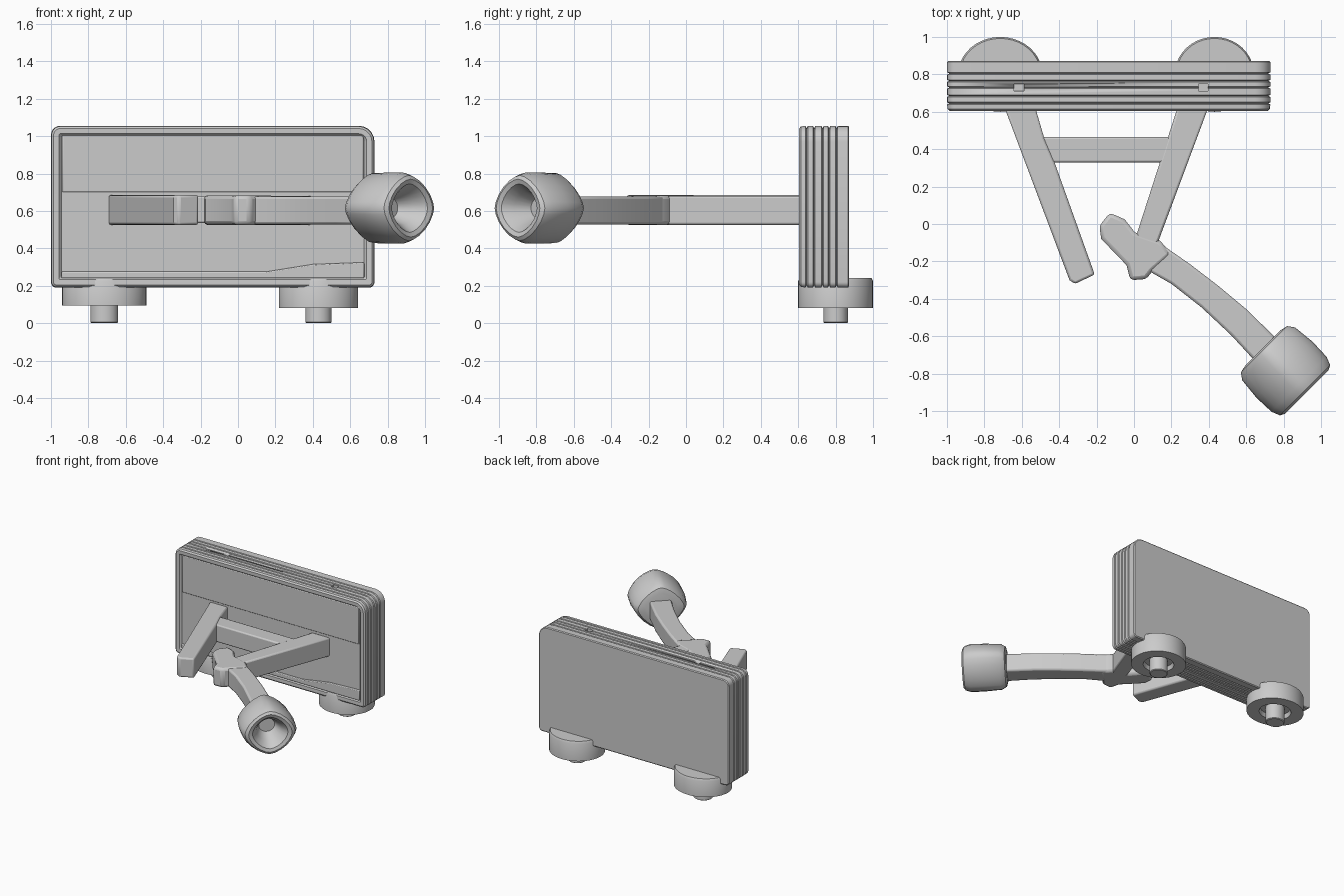
import bpy, bmesh, math
from mathutils import Vector

if "Cube" in bpy.data.objects:
    bpy.data.objects.remove(bpy.data.objects["Cube"])


def finish(name, bm, bevel=0, angle=35):
    bmesh.ops.recalc_face_normals(bm, faces=bm.faces[:])
    me = bpy.data.meshes.new(name)
    bm.to_mesh(me)
    bm.free()
    ob = bpy.data.objects.new(name, me)
    bpy.context.collection.objects.link(ob)
    if bevel:
        m = ob.modifiers.new("bevel", 'BEVEL')
        m.width, m.segments, m.limit_method = bevel, 2, 'ANGLE'
        m.angle_limit = math.radians(40)
    bpy.ops.object.select_all(action='DESELECT')
    ob.select_set(True)
    bpy.context.view_layer.objects.active = ob
    bpy.ops.object.shade_smooth_by_angle(angle=math.radians(angle))
    return ob


def loft(name, rings, angle=35, bevel=0):
    bm = bmesh.new()
    vs = [[bm.verts.new(p) for p in r] for r in rings]
    n = len(rings[0])
    for a, b in zip(vs, vs[1:]):
        for i in range(n):
            bm.faces.new((a[i], a[(i + 1) % n], b[(i + 1) % n], b[i]))
    bm.faces.new(vs[0])
    bm.faces.new(vs[-1])
    return finish(name, bm, bevel, angle)


def prism(name, pts, z0, z1, bevel=0.012):
    return loft(name, [[(x, y, z) for x, y in pts] for z in (z0, z1)], bevel=bevel)


def box(name, x0, x1, y0, y1, z0, z1, bevel=0):
    return prism(name, [(x0, y0), (x1, y0), (x1, y1), (x0, y1)], z0, z1, bevel)


# Panel: rounded outline stepped through its thickness to give layered edges
def outline(y, e):
    x0, x1, z0, z1 = -1 + e, 0.73 - e, 0.19 + e, 1.055 - e
    pts = []
    for cx, cz, sx, sz, r, a0 in ((x1, z1, -1, -1, 0.085, 0), (x0, z1, 1, -1, 0.05, 90),
                                  (x0, z0, 1, 1, 0.03, 180), (x1, z0, -1, 1, 0.03, 270)):
        r = max(r - e, 0.01)
        for k in range(6):
            a = math.radians(a0 + 18 * k)
            pts.append((cx + sx * r + r * math.cos(a), y, cz + sz * r + r * math.sin(a)))
    return pts


layers = [(0.622, 0.055), (0.606, 0.042), (0.605, 0.014), (0.615, 0.003)]
for y in (0.645, 0.685, 0.73, 0.765, 0.805):
    layers += [(y - 0.006, 0.001), (y, 0.013), (y + 0.006, 0.001)]
layers += [(0.866, 0), (0.872, 0.007)]
panel = loft("screen_panel", [outline(y, e) for y, e in layers], 30)

# Small ports cut in the top edge
for i, x in enumerate((-0.615, 0.37)):
    cut = box(f"port_cutter_{i}", x - 0.026, x + 0.026, 0.712, 0.748, 1.025, 1.1)
    cut.hide_render = True
    cut.hide_viewport = True
    m = panel.modifiers.new("port", 'BOOLEAN')
    m.operation, m.object, m.solver = 'DIFFERENCE', cut, 'EXACT'

# Shallow relief on the front face
box("upper_front_plate", -0.94, 0.67, 0.613, 0.64, 0.7, 1.005, 0.006)
prism_pts = [(-0.945, 0.24), (0.675, 0.24), (0.675, 0.325), (0.4, 0.315), (0.15, 0.275), (-0.945, 0.275)]
loft("lower_front_lip", [[(x, y, z) for x, z in prism_pts] for y in (0.61, 0.64)], bevel=0.006)

# Disc feet with a recessed underside and a stem
for side, cx, rx, z0 in (("left", -0.715, 0.225, 0.095), ("right", 0.43, 0.212, 0.082)):
    prof = [(1, 0.225), (1, z0), (0.56, z0), (0.52, z0 + 0.035), (0.33, z0 + 0.035), (0.33, 0.005), (0.3, 0)]
    prof = [(0.96, 0.242)] + prof
    rings = [[(cx + rx * r * math.cos(a), 0.8 + 0.2 * r * math.sin(a), z)
              for a in [math.tau * k / 40 for k in range(40)]] for r, z in prof]
    loft(side + "_foot", rings)

# Support frame behind the arm
prism("left_strut", [(-0.695, 0.63), (-0.53, 0.63), (-0.48, 0.46), (-0.425, 0.33), (-0.21, -0.27),
                     (-0.315, -0.32), (-0.345, -0.3)], 0.525, 0.685)
box("cross_bar", -0.52, 0.22, 0.33, 0.465, 0.535, 0.678, 0.01)
prism("right_strut", [(0.235, 0.63), (0.4, 0.63), (0.12, -0.12), (0.0, -0.1)], 0.525, 0.68)

# Elbow joint and curved forearm
prism("elbow_joint", [(-0.185, -0.01), (-0.13, 0.06), (-0.05, 0.025), (0.005, -0.045), (0.14, -0.09),
                      (0.2, -0.16), (0.1, -0.25), (0.065, -0.295), (-0.02, -0.3), (-0.04, -0.22),
                      (-0.175, -0.08)], 0.525, 0.683, 0.02)
prism("forearm", [(0.12, -0.09), (0.3, -0.215), (0.45, -0.33), (0.6, -0.455), (0.8, -0.65),
                  (0.7, -0.79), (0.52, -0.595), (0.36, -0.445), (0.2, -0.32), (0.06, -0.24)],
      0.528, 0.678, 0.014)

# Lamp head: rounded diamond section along the arm direction, hollow at the front
D, N = Vector((0.7071, -0.7071, 0)), Vector((0.7071, 0.7071, 0))


def head_ring(d, w, h, p):
    pts = []
    for k in range(24):
        a = math.tau * k / 24
        c, s = math.cos(a), math.sin(a)
        u = math.copysign(abs(c) ** p, c) * w
        v = math.copysign(abs(s) ** p, s) * h
        pts.append(D * d + N * (0.018 + u) + Vector((0, 0, 0.615 + v)))
    return pts


loft("lamp_head", [head_ring(*r) for r in (
    (0.955, 0.13, 0.125, 1.3), (0.965, 0.175, 0.165, 1.35), (1.0, 0.2, 0.187, 1.35),
    (1.12, 0.212, 0.19, 1.3), (1.23, 0.208, 0.19, 1.25), (1.275, 0.19, 0.175, 1.25),
    (1.288, 0.165, 0.155, 1.2), (1.28, 0.135, 0.13, 1.2), (1.22, 0.095, 0.09, 1.1),
    (1.13, 0.06, 0.055, 1.0))], 32)
